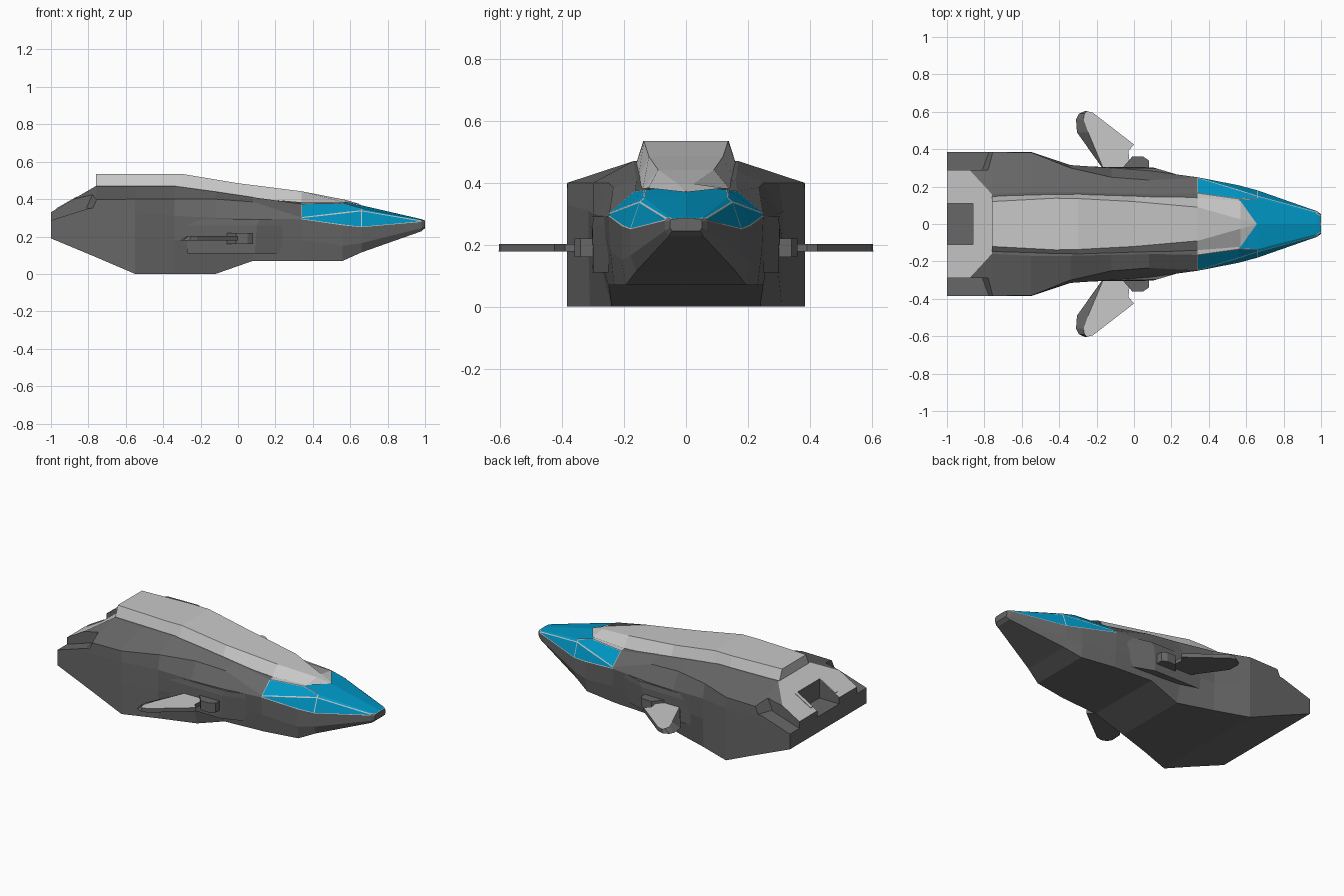
import bpy, bmesh

if "Cube" in bpy.data.objects:
    bpy.data.objects.remove(bpy.data.objects["Cube"])


def material(name, rgb):
    m = bpy.data.materials.new(name)
    m.diffuse_color = (*rgb, 1)
    m.use_nodes = True
    m.node_tree.nodes["Principled BSDF"].inputs["Base Color"].default_value = m.diffuse_color
    return m


DARK = material("dark_grey_hull", (0.135, 0.135, 0.135))
LIGHT = material("light_grey_plating", (0.58, 0.58, 0.58))
BLUE = material("blue_glass", (0.0, 0.31, 0.56))


def finish(bm, name, mats):
    bmesh.ops.recalc_face_normals(bm, faces=bm.faces)
    me = bpy.data.meshes.new(name)
    bm.to_mesh(me)
    bm.free()
    ob = bpy.data.objects.new(name, me)
    bpy.context.collection.objects.link(ob)
    for m in mats:
        me.materials.append(m)
    return ob


def loft(bm, rings):
    """Skin closed rings; returns faces keyed by (segment, row)."""
    vs = [[bm.verts.new(p) for p in r] for r in rings]
    n = len(vs[0])
    faces = {}
    for i in range(len(vs) - 1):
        for j in range(n):
            k = (j + 1) % n
            faces[i, j] = bm.faces.new((vs[i][j], vs[i][k], vs[i + 1][k], vs[i + 1][j]))
    bm.faces.new(vs[0])
    bm.faces.new(vs[-1][::-1])
    return faces


def prism(name, lower, upper, mats):
    """Solid between two matching 3D outlines."""
    bm = bmesh.new()
    loft(bm, [lower, upper])
    return finish(bm, name, mats)


def box(name, lo, hi, mats):
    pts = [(lo[0], lo[1]), (hi[0], lo[1]), (hi[0], hi[1]), (lo[0], hi[1])]
    return prism(name, [(x, y, lo[2]) for x, y in pts], [(x, y, hi[2]) for x, y in pts], mats)


# Hull cross-sections: x, bottom, low side, side, shoulder crease, top edge, centre height
SECTIONS = [
    (-1.00, (.385, .19), (.385, .22), (.385, .29), (.384, .327), (.29, .33), .33),
    (-0.88, (.385, .14), (.385, .20), (.385, .31), (.384, .364), (.29, .40), .40),
    (-0.76, (.385, .09), (.385, .20), (.385, .33), (.384, .397), (.16, .47), .47),
    (-0.55, (.385, .00), (.385, .20), (.385, .33), (.383, .40), (.17, .47), .47),
    (-0.34, (.31, .00), (.315, .18), (.315, .31), (.30, .40), (.17, .47), .47),
    (-0.12, (.24, .00), (.29, .19), (.30, .30), (.25, .40), (.165, .44), .44),
    (0.08, (.25, .07), (.265, .17), (.285, .295), (.235, .385), (.16, .41), .41),
    (0.34, (.232, .07), (.245, .18), (.25, .292), (.248, .302), (.165, .374), .39),
    (0.56, (.195, .07), (.207, .15), (.207, .26), (.182, .327), (.134, .378), .386),
    (0.66, (.16, .115), (.18, .165), (.18, .25), (.15, .338), (.137, .351), .367),
    (0.98, (.055, .228), (.068, .245), (.068, .278), (.063, .284), (.056, .288), .293),
    (1.00, (.045, .245), (.052, .255), (.052, .275), (.049, .28), (.045, .283), .286),
]
bm = bmesh.new()
rings = []
for x, *pts, cz in SECTIONS:
    rings.append([(x, y, z) for y, z in pts] + [(x, 0, cz)] + [(x, -y, z) for y, z in reversed(pts)])
F = loft(bm, rings)
bmesh.ops.recalc_face_normals(bm, faces=bm.faces)
for i in (0, 1, 7):                      # light tail slope and canopy surround
    for j in (4, 5):
        F[i, j].material_index = 1
# Glass panes with thin light frames
panes = [[(8, 4), (8, 5), (9, 3), (9, 4), (9, 5), (9, 6), (10, 4), (10, 5)]]
for up, low in ((3, 2), (6, 7)):
    panes += [[(7, up), (8, up)], [(7, low), (8, low)], [(9, low)]]
for keys in panes:
    fs = [F[k] for k in keys]
    for f in fs:
        f.material_index = 2
    rim = bmesh.ops.inset_region(bm, faces=fs, thickness=0.0045, use_even_offset=False)
    for f in rim["faces"]:
        f.material_index = 1
hull = finish(bm, "hull", [DARK, LIGHT, BLUE])

# Tail cut-outs: two corner notches and a centre slot
cutters = []
notch = [(-1.1, .255), (-.80, .35), (-.77, .352), (-.74, .42), (-.74, .6), (-1.1, .6)]
for s in (1, -1):
    cutters.append(prism("notch_cutter", [(x - (.04 if x > -.78 else 0), s * .29, z) for x, z in notch],
                         [(x, s * .4, z) for x, z in notch], [DARK]))
cutters.append(box("slot_cutter", (-1.1, -.11, .29), (-.86, .11, .6), [DARK]))
for c in cutters:
    c.hide_render = True
    c.display_type = 'WIRE'
    mod = hull.modifiers.new("cut", 'BOOLEAN')
    mod.operation = 'DIFFERENCE'
    mod.object = c

# Raised light spine running to a point at the nose glass
SPINE = [(-.76, .155, .45, .12, .535), (-.42, .165, .45, .138, .535), (-.30, .165, .45, .136, .535),
         (0, .155, .41, .12, .485), (.34, .14, .381, .09, .442), (.57, .122, .383, .025, .397),
         (.655, .003, .370, .002, .373)]
bm = bmesh.new()
loft(bm, [[(x, b, zb), (x, t, zt), (x, -t, zt), (x, -b, zb)] for x, b, zb, t, zt in SPINE])
finish(bm, "spine", [LIGHT])

for s, side in ((1, "left"), (-1, "right")):
    # Side fairing with upper ledge and lower skirt
    plan = [(-.28, .25), (-.28, .307), (.10, .303), (.28, .25)]
    low = [(-.27, .25), (-.27, .302), (.09, .298), (.22, .25)]
    prism("fairing_" + side, [(x, s * y, .11) for x, y in low],
          [(x, s * y, .26) for x, y in plan], [DARK])
    ledge = [(-.20, .25), (-.20, .304), (.12, .297), (.28, .25)]
    prism("fairing_ledge_" + side, [(x, s * y, .26) for x, y in plan],
          [(x, s * y, .292) for x, y in ledge], [DARK])
    # Wing pivot pod
    pod = [(-.07, .29), (-.01, .36), (.05, .36), (.08, .34), (.08, .29)]
    prism("wing_pivot_" + side, [(x, s * y, .16) for x, y in pod],
          [(x, s * y, .22) for x, y in pod], [DARK])
    # Swept winglet: light upper face, dark bevelled trailing edge
    base = [(-.02, .30), (-.03, .39), (0, .425), (-.22, .595), (-.26, .605), (-.295, .59),
            (-.31, .56), (-.305, .49), (-.17, .30)]
    top = [(-.02, .30), (-.03, .39), (0, .425), (-.22, .595), (-.25, .603), (-.265, .59),
           (-.27, .56), (-.245, .49), (-.165, .30)]
    wing = prism("wing_" + side, [(x, s * y, .178) for x, y in base],
                 [(x, s * y, .203) for x, y in top], [DARK, LIGHT])
    for p in wing.data.polygons:
        p.material_index = 1 if p.normal.z > .9 else 0
    # Small rails beside the tail slot
    prism("tail_rail_" + side,
          [(x, s * y, z) for x, y, z in ((-.97, .112, .33), (-.86, .112, .395), (-.86, .135, .395), (-.97, .135, .33))],
          [(x, s * y, z) for x, y, z in ((-.97, .112, .352), (-.86, .112, .415), (-.86, .135, .415), (-.97, .135, .352))],
          [LIGHT])
